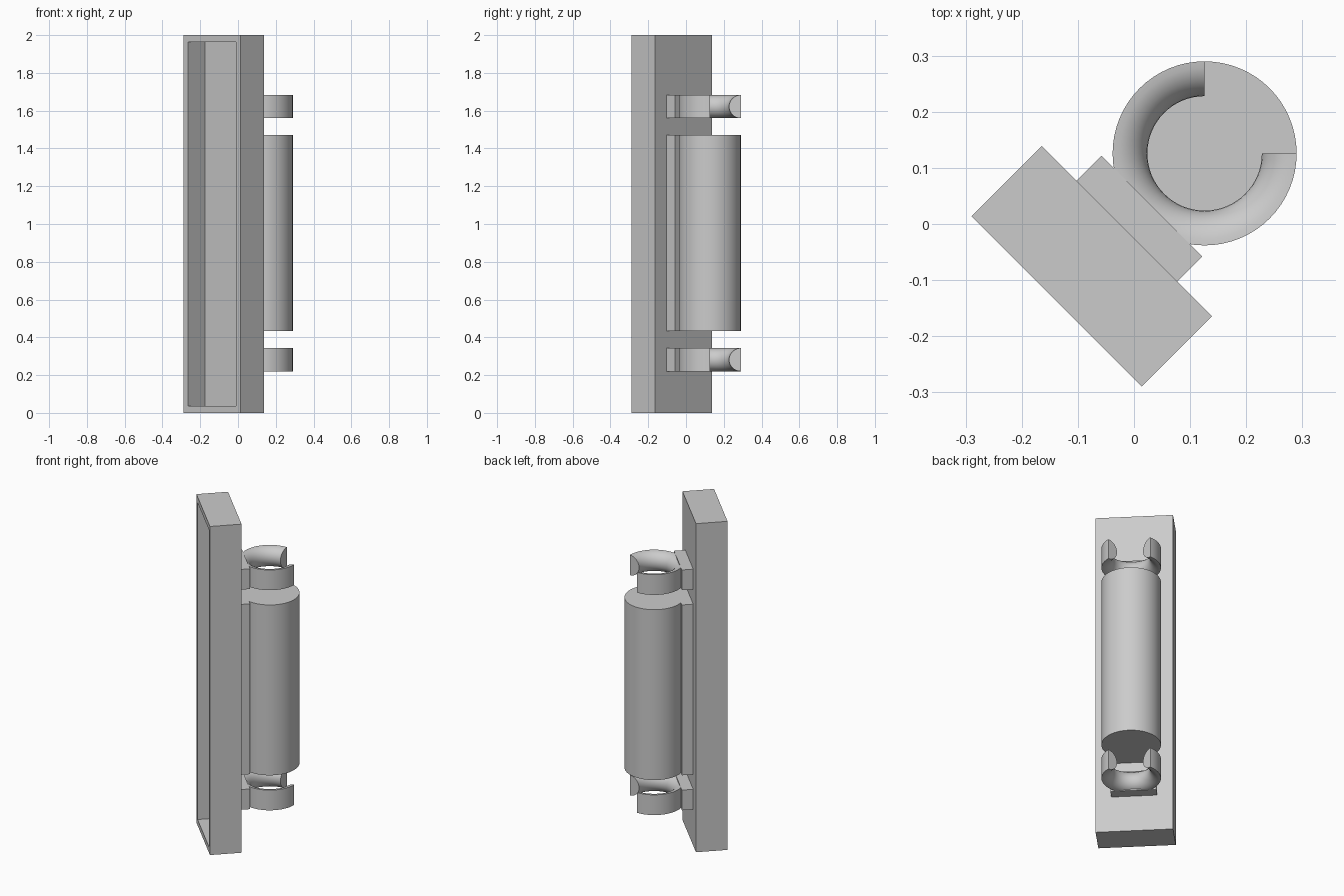
import bpy, bmesh, math
from mathutils import Matrix, Vector

if "Cube" in bpy.data.objects:
    bpy.data.objects.remove(bpy.data.objects["Cube"])

# Parts are built with local x = width, local y = outward, then turned 45 degrees
TURN = Matrix.Rotation(math.radians(-45), 4, 'Z')
CENTRE_Y, RADIUS = 0.178, 0.164


def finish(bm, name, smooth=False):
    bmesh.ops.recalc_face_normals(bm, faces=bm.faces)
    mesh = bpy.data.meshes.new(name)
    bm.to_mesh(mesh)
    bm.free()
    ob = bpy.data.objects.new(name, mesh)
    ob.matrix_world = TURN
    bpy.context.collection.objects.link(ob)
    if smooth:
        bpy.ops.object.select_all(action='DESELECT')
        ob.select_set(True)
        bpy.context.view_layer.objects.active = ob
        bpy.ops.object.shade_smooth_by_angle(angle=math.radians(30))
    return ob


def box_bm(half_w, y0, y1, z0, z1):
    bm = bmesh.new()
    m = Matrix.Translation((0, (y0 + y1) / 2, (z0 + z1) / 2)) @ \
        Matrix.Diagonal((2 * half_w, y1 - y0, z1 - z0, 1))
    bmesh.ops.create_cube(bm, size=1, matrix=m)
    return bm


def clip(name, z0, z1):
    # D-shaped section, rounded on the inside, swept through 270 degrees
    bm = bmesh.new()
    n, half, mid = 16, (z1 - z0) / 2, (z0 + z1) / 2
    start = Matrix.Rotation(math.radians(135), 3, 'Z')
    verts = []
    for i in range(n + 1):
        a = math.pi * i / n
        r = RADIUS - 0.062 * math.sin(a)
        p = start @ Vector((r, 0, mid + half * math.cos(a)))
        verts.append(bm.verts.new(p + Vector((0, CENTRE_Y, 0))))
    face = bm.faces.new(verts)
    end_cap = bmesh.ops.duplicate(bm, geom=[face])
    bmesh.ops.spin(bm, geom=[face], cent=(0, CENTRE_Y, 0), axis=(0, 0, 1),
                   angle=math.radians(270), steps=48)
    bmesh.ops.remove_doubles(bm, verts=bm.verts, dist=1e-5)
    return finish(bm, name, True)


# Back plate with a recessed rear
bm = box_bm(0.2145, -0.195, -0.018, 0, 2)
bm.normal_update()
rear = min(bm.faces, key=lambda f: f.calc_center_median().y)
bmesh.ops.inset_individual(bm, faces=[rear], thickness=0.05)
pocket = bmesh.ops.extrude_discrete_faces(bm, faces=[rear])['faces'][0]
bmesh.ops.translate(bm, verts=pocket.verts, vec=(0, 0.127, 0))
finish(bm, "back_plate")

# Mounting blocks between plate and the round parts
spans = {"lower": (0.22, 0.343), "middle": (0.433, 1.47), "upper": (1.56, 1.683)}
for label, (z0, z1) in spans.items():
    finish(box_bm(0.127, -0.018, 0.045, z0, z1), label + "_mount")

# Handle cylinder
z0, z1 = spans["middle"]
bm = bmesh.new()
bmesh.ops.create_cone(bm, cap_ends=True, segments=64, radius1=RADIUS,
                      radius2=RADIUS, depth=z1 - z0,
                      matrix=Matrix.Translation((0, CENTRE_Y, (z0 + z1) / 2)))
finish(bm, "grip_cylinder", True)

# Open ring clips
for label in ("lower", "upper"):
    clip(label + "_clip", *spans[label])
